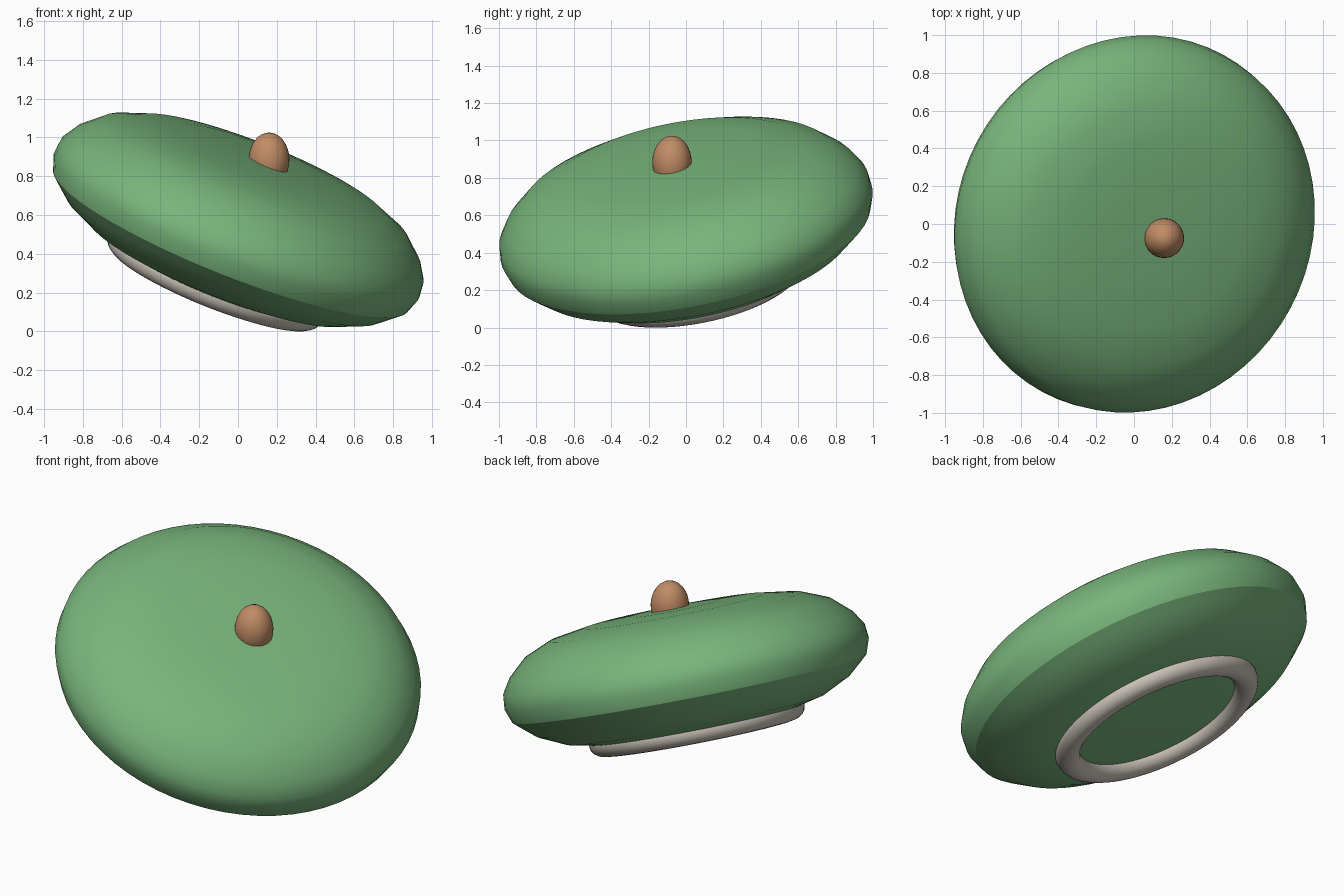
import bpy
import bmesh
import math
from mathutils import Matrix, Vector

cube = bpy.data.objects.get("Cube")
if cube:
    bpy.data.objects.remove(cube, do_unlink=True)


def make_material(name, rgb):
    mat = bpy.data.materials.new(name)
    mat.use_nodes = True
    color = (*rgb, 1.0)
    mat.diffuse_color = color
    mat.node_tree.nodes["Principled BSDF"].inputs["Base Color"].default_value = color
    return mat


def finish(obj, name, mat):
    obj.name = name
    obj.data.materials.clear()
    obj.data.materials.append(mat)
    for face in obj.data.polygons:
        face.use_smooth = True
    return obj


def lathe(name, profile, mat, matrix, steps=64):
    """Spin a (radius, height) profile around the local z axis."""
    bm = bmesh.new()
    verts = [bm.verts.new((r, 0, h)) for r, h in profile]
    edges = [bm.edges.new(pair) for pair in zip(verts, verts[1:])]
    bmesh.ops.spin(bm, geom=verts + edges, cent=(0, 0, 0), axis=(0, 0, 1),
                   angle=math.tau, steps=steps)
    bmesh.ops.remove_doubles(bm, verts=bm.verts, dist=0.0005)
    bmesh.ops.recalc_face_normals(bm, faces=bm.faces)
    # An open shell must point away from the middle of the hat
    if sum(f.normal.dot(f.calc_center_median()) for f in bm.faces) < 0:
        bmesh.ops.reverse_faces(bm, faces=bm.faces)
    mesh = bpy.data.meshes.new(name)
    bm.to_mesh(mesh)
    bm.free()
    obj = bpy.data.objects.new(name, mesh)
    bpy.context.collection.objects.link(obj)
    obj.matrix_world = matrix
    return finish(obj, name, mat)


green = make_material("green felt", (0.19, 0.46, 0.20))
brown = make_material("tan brown", (0.53, 0.26, 0.13))
grey = make_material("warm grey", (0.60, 0.55, 0.49))

# The whole hat leans to one side and slightly forward
axis = Vector((0.365, -0.187, 0.912)).normalized()
lean = Vector((0, 0, 1)).rotation_difference(axis).to_matrix().to_4x4()
tilt = Matrix.Translation((0, 0, 0.565)) @ lean

# Crown: soft flattened dome, ending in a crisp seam below the rim
seam = (0.985, -0.10)
lathe("crown", [(0, 0.345), (0.25, 0.343), (0.5, 0.33), (0.7, 0.298),
                (0.85, 0.235), (0.955, 0.14), (1.005, 0.06),
                (1.013, -0.02), seam], green, tilt)

# Underside: curves in from the seam to a flat base
lathe("underside", [seam, (0.94, -0.14), (0.87, -0.20), (0.72, -0.272),
                    (0.55, -0.31), (0.3, -0.32), (0, -0.32)], green, tilt)

# Head band: rounded ring under the hat
bpy.ops.mesh.primitive_torus_add(major_radius=0.53, minor_radius=0.07,
                                 major_segments=64, minor_segments=16)
band = finish(bpy.context.object, "head_band", grey)
band.matrix_world = tilt @ Matrix.Translation((0, 0, -0.305))

# Button: upright egg shape on top
bpy.ops.mesh.primitive_uv_sphere_add(segments=32, ring_count=16, radius=1,
                                     location=(0.16, -0.075, 0.885))
button = finish(bpy.context.object, "top_button", brown)
button.scale = (0.105, 0.105, 0.14)
